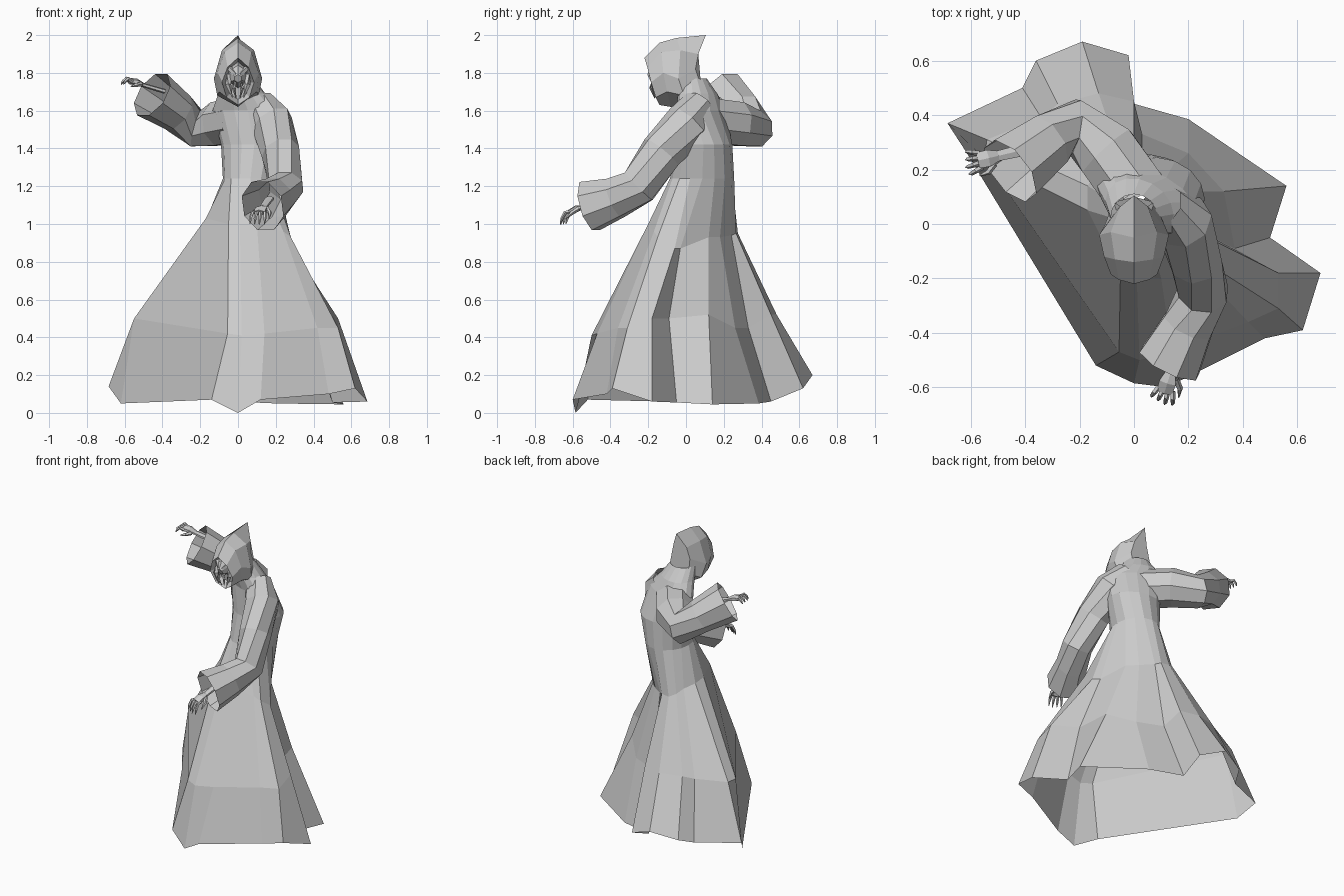
import bpy
import math
from mathutils import Vector

default_cube = bpy.data.objects.get("Cube")
if default_cube:
    bpy.data.objects.remove(default_cube, do_unlink=True)

# One plain grey for the whole figure
grey = bpy.data.materials.new("cloth grey")
grey.use_nodes = True
grey.diffuse_color = (0.6, 0.6, 0.6, 1)
grey.node_tree.nodes["Principled BSDF"].inputs["Base Color"].default_value = (0.6, 0.6, 0.6, 1)


def add_mesh(name, verts, faces):
    mesh = bpy.data.meshes.new(name)
    mesh.from_pydata([tuple(v) for v in verts], [], faces)
    mesh.materials.append(grey)
    mesh.update()
    part = bpy.data.objects.new(name, mesh)
    bpy.context.scene.collection.objects.link(part)
    return part


def loft(name, rings, cap_start=False, cap_end=False):
    """Skin a list of equal rings with quads."""
    count = len(rings[0])
    verts = [point for ring in rings for point in ring]
    faces = []
    for level in range(len(rings) - 1):
        for i in range(count):
            j = (i + 1) % count
            low, high = level * count, (level + 1) * count
            faces.append((low + i, low + j, high + j, high + i))
    if cap_start:
        faces.append(tuple(reversed(range(count))))
    if cap_end:
        faces.append(tuple(range(len(verts) - count, len(verts))))
    return add_mesh(name, verts, faces)


def tube(name, path, sides=8, flatten=1.0, **caps):
    """Sweep a polygon along (x, y, z, radius) stations."""
    centres = [Vector(p[:3]) for p in path]
    rings = []
    for k, centre in enumerate(centres):
        ahead = centres[min(k + 1, len(path) - 1)]
        behind = centres[max(k - 1, 0)]
        along = (ahead - behind).normalized()
        side = along.cross(Vector((0, 0, 1))).normalized()
        up = side.cross(along)
        radius = path[k][3]
        ring = []
        for i in range(sides):
            a = math.tau * (i + 0.5) / sides
            ring.append(centre + radius * (side * math.cos(a) + up * flatten * math.sin(a)))
        rings.append(ring)
    return loft(name, rings, **caps)


# Robe: pleated skirt rings, then oval rings up to the neck
hem = [(0, -.585, 0), (.12, -.6, .07), (.48, -.42, .1), (.62, -.39, .13),
       (.685, -.18, .06), (.5, -.05, .055), (.56, .14, .045), (.2, .385, .05),
       (-.03, .45, .06), (-.02, .62, .13), (-.19, .67, .2), (-.36, .6, .16),
       (-.41, .5, .12), (-.685, .37, .14), (-.62, .27, .05), (-.14, -.52, .07)]
knee = [(.02, -.5, .41), (.14, -.47, .42), (.42, -.36, .45), (.53, -.31, .45),
        (.53, -.18, .5), (.37, -.09, .5), (.33, .12, .52), (.2, .26, .45),
        (.03, .33, .45), (.0, .45, .52), (-.13, .48, .52), (-.28, .44, .52),
        (-.34, .39, .5), (-.54, .31, .5), (-.55, .24, .5), (-.055, -.47, .42)]
hip = [(.01, -.19, 1), (.1, -.2, 1), (.24, -.17, .96), (.28, -.15, .93),
       (.29, -.06, .87), (.25, -.03, .87), (.17, .12, .93), (.11, .18, .93),
       (.03, .24, .94), (.0, .265, .95), (-.06, .275, .95), (-.1, .25, .97),
       (-.13, .21, 1), (-.17, .14, 1.02), (-.17, .05, 1.03), (-.05, -.19, 1)]


def oval(x, y, z, rx, ry, twist):
    """Oval ring whose +x side is swung forward by the twist."""
    start = math.radians(-112)
    angles = [start + math.tau * i / len(hem) for i in range(len(hem))]
    return [(x + rx * math.cos(a), y + ry * math.sin(a) - twist * rx * math.cos(a), z)
            for a in angles]


loft("robe", [hem, knee, hip,
              oval(.065, .085, 1.24, .145, .17, 0),
              oval(.085, .1, 1.42, .175, .145, .05),
              oval(.05, .085, 1.6, .185, .115, .3),
              oval(.02, .06, 1.69, .125, .105, .2),
              oval(0, .025, 1.77, .085, .085, 0)])

# Sleeves, open at the flared cuffs
tube("raised_sleeve", [(.01, .11, 1.55, .125), (-.1, .265, 1.53, .125), (-.22, .36, 1.505, .105),
                       (-.32, .3, 1.59, .11), (-.455, .195, 1.685, .135)])
tube("lowered_sleeve", [(.1, .07, 1.63, .085), (.18, .01, 1.53, .11), (.225, -.13, 1.38, .1),
                        (.255, -.25, 1.2, .095), (.2, -.37, 1.14, .1), (.13, -.51, 1.095, .125)],
     flatten=1.15)


# Hands: forearm and palm, four clawed fingers and a thumb
def hand(name, wrist, forward, thumb_side, droop):
    wrist, forward = Vector(wrist), Vector(forward).normalized()
    side = forward.cross(Vector((0, 0, 1))).normalized() * thumb_side
    up = Vector((0, 0, 1))

    def station(f, s, u, radius):
        return (*(wrist + forward * f + side * s + up * u), radius)

    tube(name + "_palm", [station(-.12, 0, 0, .026), station(0, 0, 0, .022),
                          station(.04, 0, .006, .036), station(.08, 0, 0, .034)],
         sides=6, flatten=.5, cap_end=True)
    for i in range(4):
        s = .027 - .018 * i
        reach = .05 - .006 * abs(i - 1)
        tube(f"{name}_finger_{i + 1}",
             [station(.07, s, 0, .011), station(.07 + reach * .6, s * 1.3, .008, .01),
              station(.07 + reach, s * 1.5, -droop * .4, .008),
              station(.075 + reach * 1.1, s * 1.5, -droop, .002)],
             sides=5, cap_end=True)
    tube(name + "_thumb", [station(.02, .025, 0, .013), station(.05, .05, -.012, .011),
                           station(.085, .055, -.03, .003)], sides=5, cap_end=True)


hand("raised_hand", (-.5, .25, 1.735), (-.85, -.2, .25), -1, .03)
hand("lowered_hand", (.135, -.545, 1.09), (-.25, -.8, -.35), -1, .045)


# Hood: half sections from top to throat, mirrored into closed rings
def section(half):
    mirrored = [(-x, y, z) for x, y, z in half[-2:0:-1]]
    return half + mirrored


hood_sections = [
    [(0, -.13, 1.86), (.045, -.13, 1.82), (.065, -.12, 1.75), (.045, -.11, 1.69), (0, -.1, 1.66)],
    [(0, -.22, 1.88), (.055, -.205, 1.83), (.085, -.185, 1.75), (.06, -.16, 1.67), (0, -.14, 1.63)],
    [(0, -.14, 1.96), (.07, -.13, 1.91), (.11, -.12, 1.8), (.1, -.1, 1.7), (0, -.08, 1.62)],
    [(0, -.05, 1.985), (.085, -.03, 1.92), (.128, -.04, 1.77), (.11, -.01, 1.68), (0, .02, 1.62)],
    [(0, .105, 2), (.05, .065, 1.9), (.065, .05, 1.82), (.075, .08, 1.73), (0, .1, 1.66)]]
loft("hood", [section(half) for half in hood_sections], cap_start=True, cap_end=True)

# Face: narrow wedge skull with brows, cheek plates and hanging fangs
tube("skull", [(0, -.11, 1.79, .06), (0, -.165, 1.785, .048), (0, -.195, 1.77, .02)],
     sides=6, flatten=1.2, cap_end=True)
for side, label in ((-1, "right"), (1, "left")):
    tube(label + "_brow", [(side * .05, -.16, 1.83, .014), (side * .012, -.19, 1.79, .012)],
         sides=4, cap_start=True, cap_end=True)
    tube(label + "_cheek", [(side * .05, -.15, 1.79, .014), (side * .052, -.17, 1.74, .016),
                            (side * .03, -.165, 1.67, .003)], sides=4, cap_end=True)
    tube(label + "_fang", [(side * .015, -.17, 1.77, .012), (side * .022, -.185, 1.72, .01),
                           (side * .01, -.165, 1.665, .002)], sides=4, cap_end=True)
